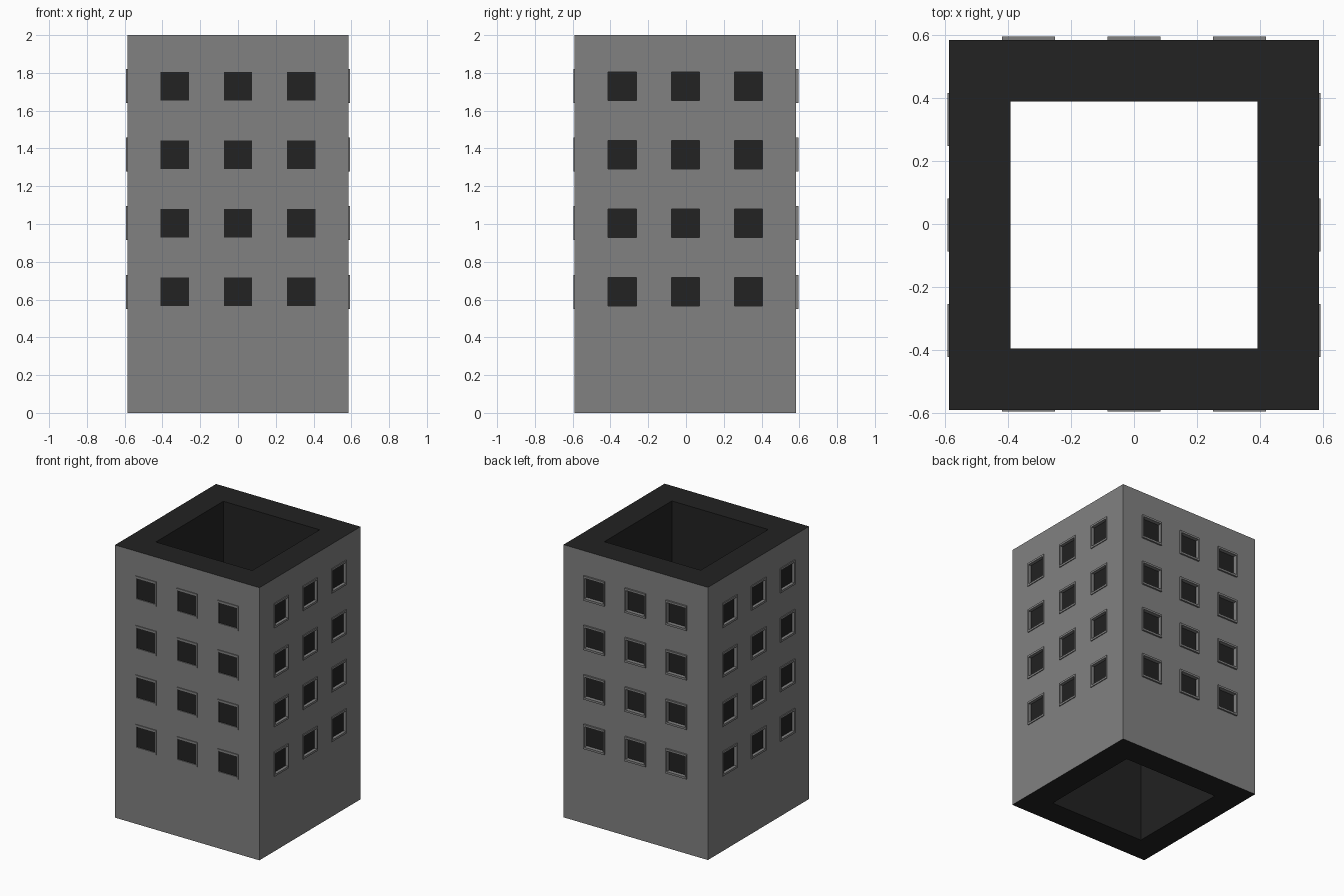
import bpy, bmesh
from math import pi
from mathutils import Matrix, Vector

if "Cube" in bpy.data.objects:
    bpy.data.objects.remove(bpy.data.objects["Cube"])

HEIGHT = 2.0
OUT, INN = 0.586, 0.391           # outer and inner half widths
CY = -0.003                       # walls sit slightly forward
COLS = (-0.334, 0.0, 0.334)
ROWS = [0.641 + 0.363 * i for i in range(4)]
# wall rotation, frame face distance, pane distance (measured from the axis)
SIDES = {"front": (0, 0.592, 0.585), "right": (pi / 2, 0.592, 0.570),
         "back": (pi, 0.598, 0.570), "left": (-pi / 2, 0.592, 0.570)}


def material(name, v):
    m = bpy.data.materials.new(name)
    m.diffuse_color = (v, v, v, 1)
    m.use_nodes = True
    m.node_tree.nodes["Principled BSDF"].inputs["Base Color"].default_value = m.diffuse_color
    return m


GREY, DARK = material("wall_grey", 0.22), material("dark", 0.016)


def finish(bm, name, mats):
    bmesh.ops.recalc_face_normals(bm, faces=bm.faces)
    me = bpy.data.meshes.new(name)
    bm.to_mesh(me)
    bm.free()
    for m in mats:
        me.materials.append(m)
    ob = bpy.data.objects.new(name, me)
    bpy.context.collection.objects.link(ob)
    return ob


def add_box(bm, rot, x0, x1, d0, d1, z0, z1):
    """Box in facade space: x along the wall, d outwards from the axis."""
    mat = (Matrix.Translation((0, CY, 0)) @ Matrix.Rotation(rot, 4, 'Z')
           @ Matrix.Translation(((x0 + x1) / 2, -(d0 + d1) / 2, (z0 + z1) / 2))
           @ Matrix.Diagonal((x1 - x0, d1 - d0, z1 - z0, 1)))
    bmesh.ops.create_cube(bm, size=1, matrix=mat)


# Hollow square tower, dark except for the outer walls
bm = bmesh.new()
corners = [(-1, -1), (1, -1), (1, 1), (-1, 1)]
rings = [[bm.verts.new((x * r, y * r + CY, z)) for x, y in corners]
         for r, z in ((OUT, 0), (OUT, HEIGHT), (INN, HEIGHT), (INN, 0))]
for k in range(4):
    a, b = rings[k], rings[(k + 1) % 4]
    for i in range(4):
        j = (i + 1) % 4
        f = bm.faces.new((a[i], a[j], b[j], b[i]))
        f.material_index = 0 if k == 0 else 1
tower = finish(bm, "tower_walls", [GREY, DARK])

# Window frames, panes and the recess cutters
H = 0.075                         # half of the opening
FX, FZ = 0.084, 0.090             # half of the frame
cut = bmesh.new()
for side, (rot, face, pane) in SIDES.items():
    frames, panes = bmesh.new(), bmesh.new()
    for x in COLS:
        for z in ROWS:
            back = OUT - 0.004
            for s in (-1, 1):
                xa, xb = sorted((x + s * H, x + s * FX))
                add_box(frames, rot, xa, xb, back, face, z - FZ, z + FZ)
                za, zb = sorted((z + s * H, z + s * FZ))
                add_box(frames, rot, x - H, x + H, back, face, za, zb)
            add_box(panes, rot, x - H, x + H, pane - 0.005, pane, z - H, z + H)
            add_box(cut, rot, x - H, x + H, pane - 0.005, OUT + 0.05, z - H, z + H)
    finish(frames, side + "_window_frames", [GREY])
    finish(panes, side + "_window_panes", [DARK])

cutter = finish(cut, "window_cutter", [GREY])
cutter.hide_render = True
cutter.hide_viewport = True
mod = tower.modifiers.new("window_openings", 'BOOLEAN')
mod.operation = 'DIFFERENCE'
mod.solver = 'EXACT'
mod.object = cutter
